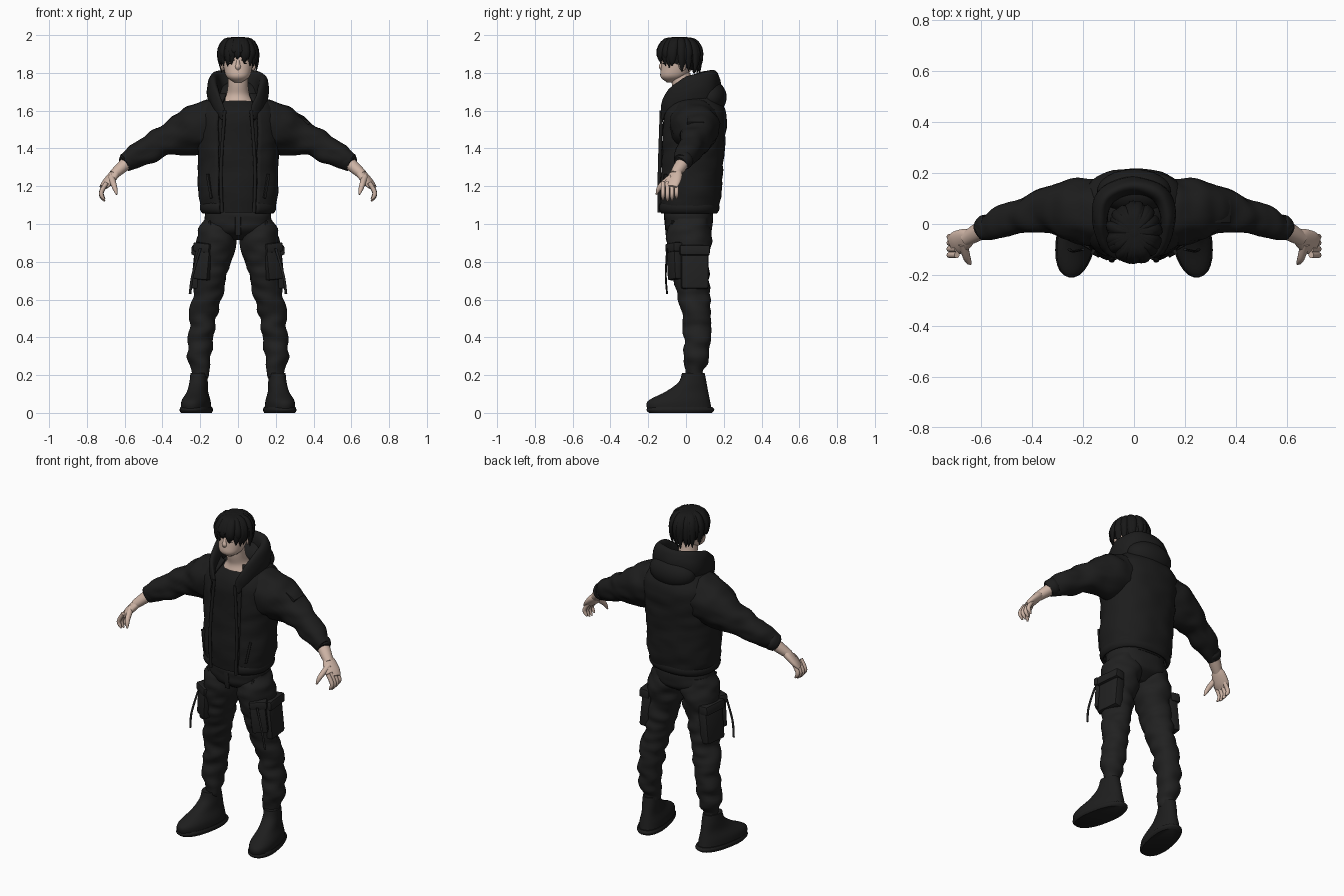
import bpy, bmesh, math, random
from mathutils import Vector, Euler, Matrix, noise

random.seed(4)
if "Cube" in bpy.data.objects:
    bpy.data.objects.remove(bpy.data.objects["Cube"])


def material(name, red, green, blue):
    mat = bpy.data.materials.new(name)
    mat.use_nodes = True
    mat.diffuse_color = (red, green, blue, 1)
    mat.node_tree.nodes["Principled BSDF"].inputs["Base Color"].default_value = mat.diffuse_color
    return mat


def grey(name, level):
    return material(name, level, level, level)


JACKET = grey("black jacket cloth", .012)
SHIRT = grey("black shirt cloth", .011)
PANTS = grey("charcoal trouser cloth", .015)
BOOT = grey("black boot leather", .013)
HAIR = grey("black hair", .009)
SKIN = material("skin", .62, .46, .38)
LIP = material("lip", .42, .23, .19)
UP, ACROSS = Vector((0, 0, 1)), Vector((0, 1, 0))
SOFT, CREASED = .008, .017


def finish(name, bm, mat):
    bmesh.ops.recalc_face_normals(bm, faces=bm.faces)
    mesh = bpy.data.meshes.new(name)
    bm.to_mesh(mesh)
    bm.free()
    mesh.materials.append(mat)
    mesh.polygons.foreach_set("use_smooth", [True] * len(mesh.polygons))
    mesh.set_sharp_from_angle(angle=math.radians(50))
    obj = bpy.data.objects.new(name, mesh)
    bpy.context.collection.objects.link(obj)
    return obj


def along(values, t):
    """Read a smooth curve through evenly spaced values at t from start to end."""
    last = len(values) - 1
    i = min(int(t * last), last - 1)
    f = t * last - i
    before, start = values[max(i - 1, 0)], values[i]
    end, after = values[i + 1], values[min(i + 2, last)]
    ease = f * f * (3 - 2 * f)
    pull_in, pull_out = f * (1 - f) * (1 - f) / 2, f * f * (1 - f) / 2
    return start + (end - start) * ease + (end - before) * pull_in - (after - start) * pull_out


def loft(name, mat, path, widths, depth=1, side=1, ref=None, segs=28, steps=24, power=2, gap=0, fold=0):
    """Skin rings along a path: level rings, or rings across the path when ref is given."""
    path = [Vector(p) for p in path]
    depths = depth if isinstance(depth, list) else [w * depth for w in widths]
    centres = [along(path, i / steps) for i in range(steps + 1)]
    bm, grid = bmesh.new(), []
    for i, centre in enumerate(centres):
        first, second = Vector((1, 0, 0)), ACROSS
        if ref:
            run = (centres[min(i + 1, steps)] - centres[max(i - 1, 0)]).normalized()
            first = (ref - run * run.dot(ref)).normalized()
            second = run.cross(first)
        wide, deep = along(widths, i / steps), along(depths, i / steps)
        ring = []
        for k in range(segs + bool(gap)):
            angle = gap - math.pi / 2 + k / segs * 2 * (math.pi - gap)
            c, d = (math.copysign(abs(v) ** (2 / power), v) for v in (math.cos(angle), math.sin(angle)))
            out = first * c * wide + second * d * deep
            p = centre + out
            if fold:
                p += out.normalized() * fold * noise.noise(Vector((p.x, p.y, p.z * 2)) * 10)
            ring.append(bm.verts.new((p.x * side, p.y, p.z)))
        grid.append(ring)
    for low, high in zip(grid, grid[1:]):
        for k in range(segs):
            n = (k + 1) % len(low)
            bm.faces.new((low[k], low[n], high[n], high[k]))
    if not gap:
        bm.faces.new(grid[0])
        bm.faces.new(grid[-1])
    return finish(name, bm, mat)


def placed(loc, rot, size, side):
    turn = Euler((rot[0], rot[1] * side, rot[2] * side))
    return Matrix.LocRotScale(Vector((loc[0] * side, loc[1], loc[2])), turn, Vector(size))


def ball(name, mat, loc, size, rot=(0, 0, 0), side=1):
    bm = bmesh.new()
    bmesh.ops.create_uvsphere(bm, u_segments=32, v_segments=20, radius=1, matrix=placed(loc, rot, size, side))
    return finish(name, bm, mat)


def box(name, mat, loc, size, rot=(0, 0, 0), side=1):
    bm = bmesh.new()
    bmesh.ops.create_cube(bm, size=1, matrix=placed(loc, rot, size, side))
    bmesh.ops.bevel(bm, geom=bm.edges[:], offset=min(size) / 4, segments=2, affect='EDGES', profile=.6)
    return finish(name, bm, mat)


# Head, neck and face
loft("head", SKIN, [(0, -.08, 1.75), (0, -.04, 1.86), (0, -.035, 1.975)],
     [.02, .06, .074, .081, .083, .073, .03], 1.1, power=2.2)
loft("neck", SKIN, [(0, -.03, 1.8), (0, -.015, 1.72), (0, .02, 1.65)], [.052, .053, .06, .09], 1.02)
loft("nose", SKIN, [(0, -.124, 1.87), (0, -.132, 1.84), (0, -.128, 1.815)], [.007, .01, .015, .008], .8, segs=14)
for lip, height in (("upper_lip", 1.795), ("lower_lip", 1.787)):
    ball(lip, LIP, (0, -.124, height), (.02, .008, .005))
for side in (1, -1):
    ball("ear", SKIN, (.083, -.02, 1.84), (.01, .02, .03), (.2, 0, .3), side)
    ball("eye", HAIR, (.033, -.118, 1.85), (.015, .006, .005), (0, 0, .3), side)
    ball("eyebrow", HAIR, (.034, -.12, 1.87), (.02, .006, .004), (0, -.1, .3), side)

# Hair: a trimmed cap under two layers of locks
HAIR_WIDE, HAIR_DEEP, HAIR_Y = .098, .112, -.035
cap = bmesh.new()
bmesh.ops.create_uvsphere(cap, u_segments=40, v_segments=24, radius=1, matrix=placed(
    (0, HAIR_Y, 1.893), (0, 0, 0), (HAIR_WIDE, HAIR_DEEP, HAIR_WIDE), 1))
bmesh.ops.bisect_plane(cap, geom=cap.verts[:] + cap.edges[:] + cap.faces[:], plane_co=(0, HAIR_Y, 1.84),
                       plane_no=(0, .4, 1), clear_inner=True)
finish("hair_cap", cap, HAIR)
LOCKS = 34
for layer in range(2):
    for k in range(LOCKS):
        angle = (k + layer / 2) / LOCKS * math.tau + random.uniform(-.06, .06)
        front = math.cos(angle)
        parting = .03 if front > .96 else 0
        tip = 1.822 + .03 * front + parting + .025 * layer + random.uniform(-.012, .012)
        spread, sweep = random.uniform(.95, 1.04), math.sin(k * 1.7) / 6
        path = []
        for reach, height in ((.1, 1.985), (.68, 1.972), (.97, 1.925), (1, tip / 2 + .955), (.95, tip)):
            bearing = angle + sweep * reach
            path.append((HAIR_WIDE * reach * spread * math.sin(bearing),
                         HAIR_Y - HAIR_DEEP * reach * spread * math.cos(bearing), height))
        loft("hair_lock", HAIR, path, [.008, .018, .021, .016, .002], .6,
             ref=Vector((front, math.sin(angle), 0)), segs=8, steps=12)

# Shirt inside an open jacket with a ribbed hem
torso = [(0, .01, 1.06), (0, .03, 1.38), (0, .05, 1.69)]
girth = [.185, .205, .205, .21, .205, .12]
loft("shirt", SHIRT, torso, [w * .9 for w in girth[:-1]] + [.08], .8, power=2.3, fold=SOFT)
jacket = loft("jacket_body", JACKET, torso, girth, .8, power=2.35, gap=.45, segs=48, steps=30, fold=SOFT)
hem = loft("jacket_hem", JACKET, [(0, .01, 1.06), (0, .01, 1.115)], [.182, .195, .195, .182], .82,
           power=2.35, gap=.45, segs=48, steps=8)
for shell in (jacket, hem):
    cloth = shell.modifiers.new("cloth thickness", 'SOLIDIFY')
    cloth.thickness, cloth.offset = .012, 0

# Lowered hood: a tall collar roll with a bag hanging behind
left = [(.075, -.125, 1.56), (.115, -.08, 1.65), (.132, .03, 1.705), (.1, .115, 1.72)]
rise = [.02, .05, .08, .09]
loft("hood_collar", JACKET, left + [(0, .15, 1.72)] + [(-x, y, z) for x, y, z in reversed(left)],
     rise + rise[-1:] + rise[::-1], .4, ref=UP, steps=40, fold=SOFT)
ball("hood_bag", JACKET, (0, .13, 1.67), (.145, .085, .09), (-.15, 0, 0))

for side in (1, -1):
    # Wide sleeve narrowing to a pushed-up cuff
    loft("sleeve", JACKET, [(.1, .035, 1.545), (.34, .055, 1.46), (.6, -.025, 1.325)],
         [.12, .135, .125, .097, .077, .062, .045], .95, side, UP, steps=50, fold=CREASED)
    loft("sleeve_cuff", JACKET, [(.565, -.004, 1.346), (.606, -.03, 1.32)], [.046, .051, .046, .036], 1, side, UP)
    # Forearm, palm, curled fingers and thumb
    loft("forearm", SKIN, [(.56, 0, 1.35), (.66, -.06, 1.26)], [.036, .032, .025], 1.1, side, UP)
    loft("palm", SKIN, [(.64, -.045, 1.28), (.712, -.084, 1.195)], [.022, .024, .021, .014],
         [.026, .04, .046, .04], side, UP)
    for k, size in enumerate((.9, 1, .95, .8)):
        y = -.122 + .024 * k
        loft("finger", SKIN, [(.695, y, 1.22), (.724, y, 1.2 - .04 * size), (.706, y, 1.19 - .07 * size)],
             [.012, .012, .011, .004], 1, side, ACROSS, segs=10, steps=14)
    loft("thumb", SKIN, [(.672, -.075, 1.25), (.655, -.135, 1.2), (.642, -.157, 1.156)],
         [.018, .016, .012, .004], 1, side, UP, segs=12, steps=14)
    # Jacket front edge and pocket welt
    loft("jacket_placket", JACKET, [(.07, -.13, 1.6), (.09, -.14, 1.3), (.085, -.143, 1.06)], [.009, .009], 1, side)
    box("jacket_pocket_welt", JACKET, (.15, -.115, 1.2), (.014, .02, .13), (0, .2, .5), side)

    # Trouser leg gathered at the ankle
    loft("trouser_leg", PANTS, [(.1, .02, 1.03), (.135, .02, .75), (.19, .06, .46), (.2, .045, .18)],
         [.085, .106, .092, .08, .072, .065, .058, .036], 1.12, side, steps=60, fold=CREASED)
    # Cargo pockets, flaps and hanging strap
    tilt, turned = (0, -.1, .1), (0, -.1, .5)
    box("cargo_pocket", PANTS, (.205, .045, .755), (.06, .145, .2), tilt, side)
    box("cargo_flap", PANTS, (.208, .045, .86), (.064, .16, .055), tilt, side)
    box("front_pocket", PANTS, (.185, -.06, .79), (.09, .05, .17), turned, side)
    box("front_pocket_flap", PANTS, (.184, -.064, .875), (.1, .056, .05), turned, side)
    box("slant_pocket_edge", PANTS, (.135, -.075, .965), (.012, .02, .11), (0, .35, .5), side)
    loft("hanging_strap", PANTS, [(.2, -.1, .87), (.24, -.107, .73), (.254, -.1, .63)], [.007, .007], .7, side, segs=8)

    # Boot with a sloping instep, turned outwards on a slim sole
    lengths = [.173, .168, .115, .075, .06]
    boot = loft("boot", BOOT, [(0, .155 - d - k / 100, .012 + k / 20) for k, d in enumerate(lengths)],
                [.074, .07, .052, .047, .043], lengths, side, power=2.2)
    sole = loft("boot_sole", BOOT, [(0, -.015, 0), (0, -.015, .03)], [.074, .08, .076], 2.28, side, power=2.3)
    for part in (boot, sole):
        part.matrix_world = Matrix.Translation((.218 * side, -.015, 0)) @ Matrix.Rotation(.19 * side, 4, 'Z')

# Trouser seat, fly and sleeve flap
loft("trouser_seat", PANTS, [(0, .02, .915), (0, .012, 1.08)], [.07, .16, .178, .168], .73, power=2.3, fold=SOFT)
box("trouser_fly", PANTS, (0, -.106, .99), (.03, .012, .1), (.1, 0, 0))
box("sleeve_flap", JACKET, (.345, .05, 1.55), (.075, .09, .018), (0, .5, 0))
